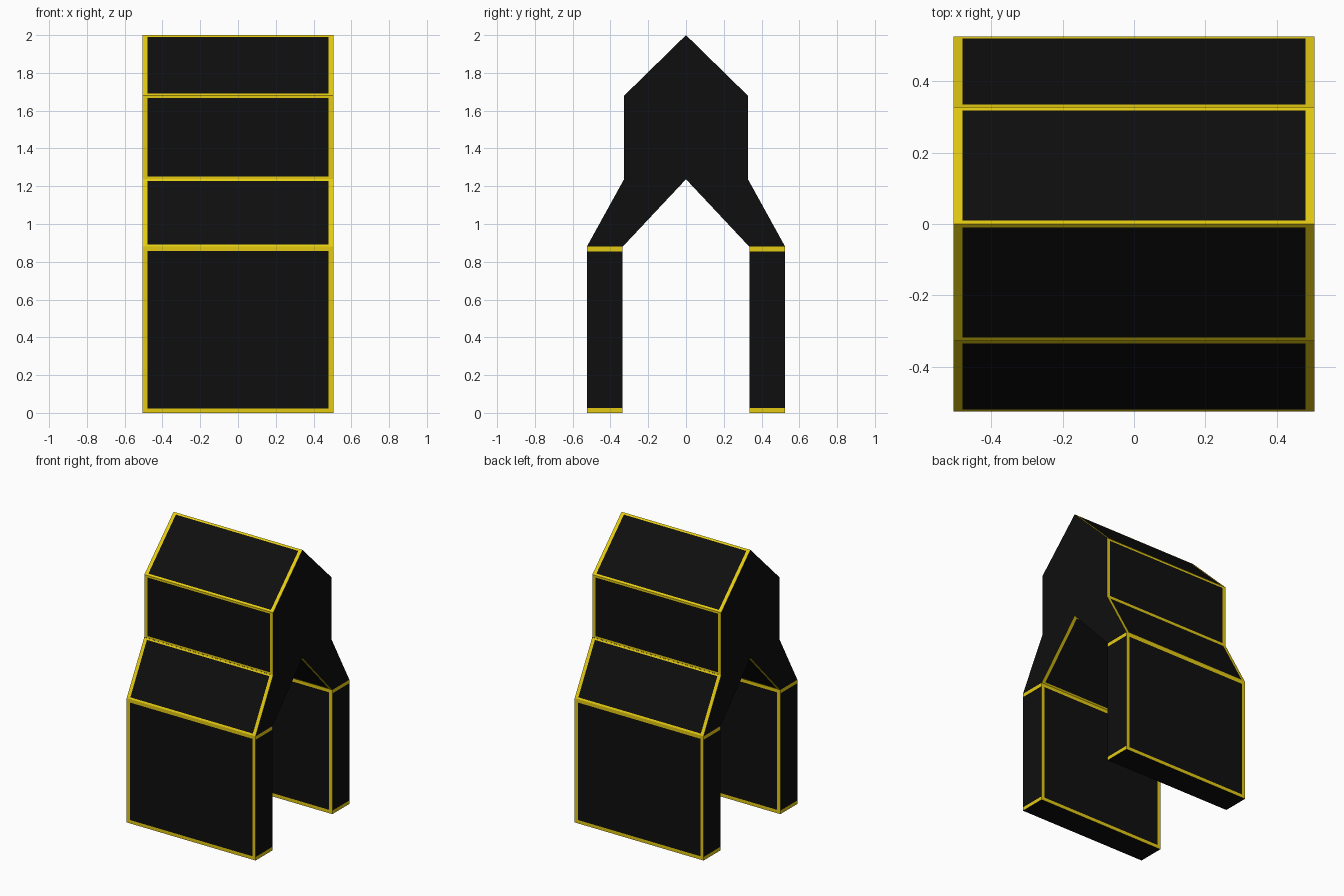
import bpy, bmesh
from mathutils import Vector

if "Cube" in bpy.data.objects:
    bpy.data.objects.remove(bpy.data.objects["Cube"])

HX = 0.505        # half length along x
SIDE = 0.025      # yellow border width at the x ends


def material(name, rgb):
    m = bpy.data.materials.new(name)
    m.diffuse_color = (*rgb, 1)
    m.use_nodes = True
    m.node_tree.nodes["Principled BSDF"].inputs["Base Color"].default_value = m.diffuse_color
    return m


BLACK = material("black panel", (0.0045, 0.0045, 0.0045))
YELLOW = material("yellow trim", (0.78, 0.6, 0.006))


def make_part(name, profile, framed, plain, ends, edge=0.015, end_inset=0):
    """Extrude a (y, z) profile along x; mirrored to the other side of y = 0.
    framed / plain: indices of profile edges to build with / without yellow trim.
    ends: list of (polygon, material index) that make the end faces."""
    bm = bmesh.new()

    def face(pts, mat):
        f = bm.faces.new([bm.verts.new(p) for p in pts])
        f.material_index = mat
        return f

    for i in framed + plain:
        a, b = Vector(profile[i]), Vector(profile[(i + 1) % len(profile)])
        if i in plain:
            rows, cols = [a, b], [-HX, HX]
        else:
            d = (b - a).normalized() * edge
            rows, cols = [a, a + d, b - d, b], [-HX, -HX + SIDE, HX - SIDE, HX]
        for r in range(len(rows) - 1):
            for c in range(len(cols) - 1):
                p, q, x0, x1 = rows[r], rows[r + 1], cols[c], cols[c + 1]
                panel = i in plain or (r == 1 and c == 1)
                face([(x0, *p), (x0, *q), (x1, *q), (x1, *p)], 0 if panel else 1)

    caps = []
    for poly, mat in ends:
        caps.append(face([(HX, *p) for p in poly], mat))
        caps.append(face([(-HX, *p) for p in reversed(poly)], mat))
    if end_inset:
        ring = bmesh.ops.inset_individual(bm, faces=caps, thickness=end_inset)
        for f in ring["faces"]:
            f.material_index = 1
        for f in caps:
            f.material_index = 0

    bmesh.ops.remove_doubles(bm, verts=bm.verts, dist=1e-5)
    me = bpy.data.meshes.new(name)
    bm.to_mesh(me)
    bm.free()
    me.materials.append(BLACK)
    me.materials.append(YELLOW)
    ob = bpy.data.objects.new(name, me)
    bpy.context.collection.objects.link(ob)
    mod = ob.modifiers.new("mirror", 'MIRROR')
    mod.use_axis = (False, True, False)
    return ob


def leg_strip(z0, z1):
    return [(0.335, z0), (0.525, z0), (0.525, z1), (0.335, z1)]


# Legs: upright slabs with yellow bands at foot and top of each end
make_part("legs", leg_strip(0, 0.88), [1, 3], [0],
          [(leg_strip(0, 0.025), 1), (leg_strip(0.025, 0.855), 0),
           (leg_strip(0.855, 0.88), 1)], edge=0.024)

# Shoulders: slanted slabs joining the legs to the upper block
shoulder = [(0.335, 0.88), (0.525, 0.88), (0.328, 1.237), (0, 1.237)]
make_part("shoulders", shoulder, [1, 3], [], [(shoulder, 0)], edge=0.012)

# Upper block: walls and pitched roof, ends split down the middle
upper = [(0, 1.237), (0.327, 1.237), (0.327, 1.68), (0, 2.0)]
make_part("upper_block", upper, [1, 2], [], [(upper, 0)], edge=0.014, end_inset=0.011)
